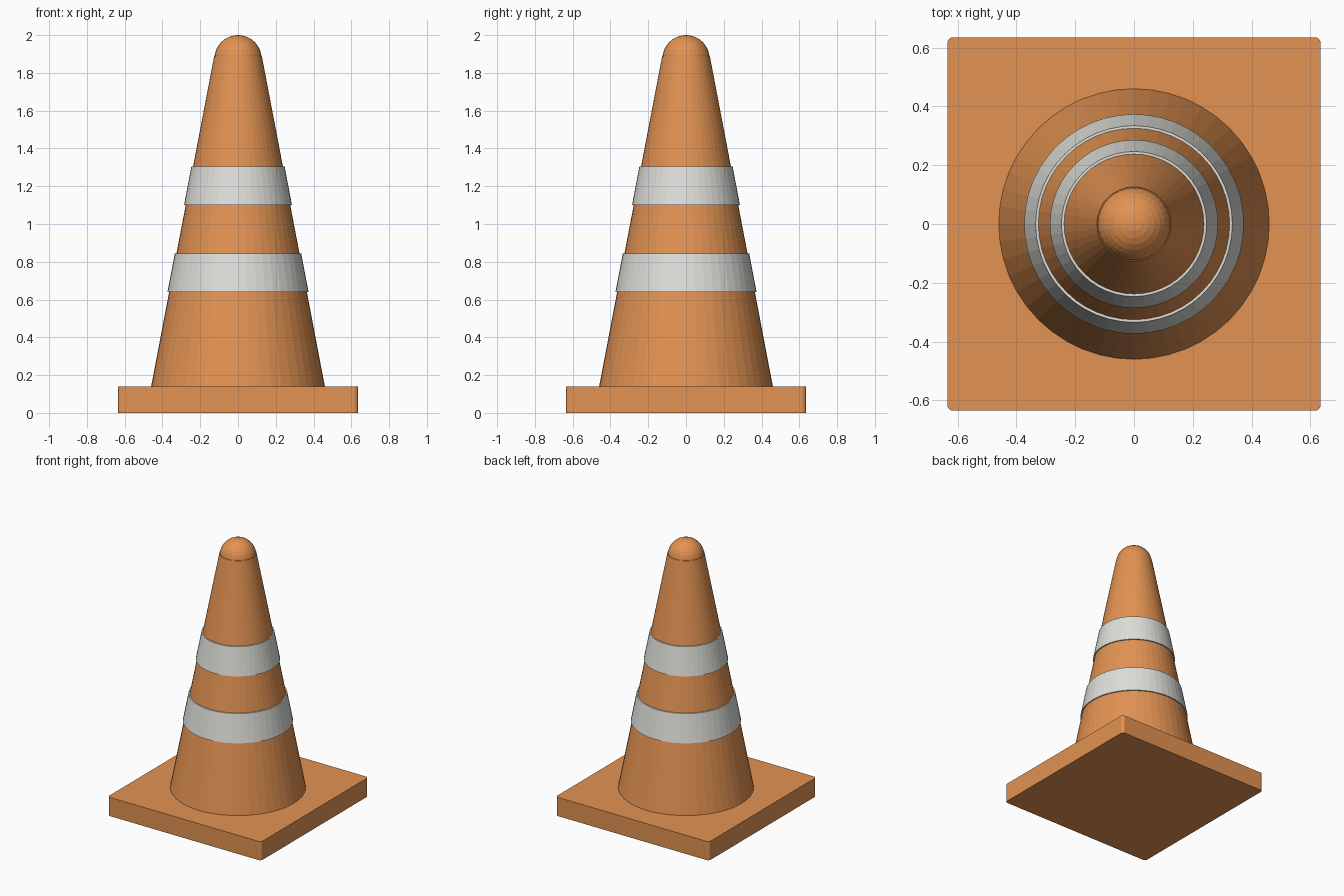
import bpy
import bmesh
import math

cube = bpy.data.objects.get("Cube")
if cube:
    bpy.data.objects.remove(cube, do_unlink=True)

SIDES = 48
BASE_TOP = 0.14
CONE_TOP = 1.89
BOTTOM_R, TOP_R = 0.46, 0.126


def make_material(name, color):
    mat = bpy.data.materials.new(name)
    mat.use_nodes = True
    mat.diffuse_color = color
    mat.node_tree.nodes["Principled BSDF"].inputs["Base Color"].default_value = color
    return mat


def add_object(name, bm, mat):
    bmesh.ops.recalc_face_normals(bm, faces=bm.faces[:])
    mesh = bpy.data.meshes.new(name)
    bm.to_mesh(mesh)
    bm.free()
    mesh.materials.append(mat)
    obj = bpy.data.objects.new(name, mesh)
    bpy.context.collection.objects.link(obj)
    return obj


def lathe(name, profile, mat, closed=False):
    """Spin (radius, height) points around the vertical axis."""
    bm = bmesh.new()
    verts = [bm.verts.new((r, 0, z)) for r, z in profile]
    edges = [bm.edges.new(pair) for pair in zip(verts, verts[1:])]
    if closed:
        edges.append(bm.edges.new((verts[-1], verts[0])))
    bmesh.ops.spin(bm, geom=verts + edges, axis=(0, 0, 1), cent=(0, 0, 0),
                   angle=math.tau, steps=SIDES)
    bmesh.ops.remove_doubles(bm, verts=bm.verts[:], dist=0.0001)
    return add_object(name, bm, mat)


def cone_radius(z):
    t = (z - BASE_TOP) / (CONE_TOP - BASE_TOP)
    return BOTTOM_R + (TOP_R - BOTTOM_R) * t


orange = make_material("orange plastic", (0.76, 0.29, 0.085, 1))
white = make_material("reflective white", (0.73, 0.73, 0.70, 1))

# Square base with rounded upright corners
bm = bmesh.new()
bmesh.ops.create_cube(bm, size=1)
for v in bm.verts:
    v.co = (v.co.x * 1.27, v.co.y * 1.27, (v.co.z + 0.5) * BASE_TOP)
upright = [e for e in bm.edges if abs(e.verts[0].co.z - e.verts[1].co.z) > 0.1]
bmesh.ops.bevel(bm, geom=upright, offset=0.02, segments=4, profile=0.5,
                affect='EDGES')
add_object("base_plate", bm, orange)

# Tapered body
lathe("cone_body", [(0, BASE_TOP), (BOTTOM_R, BASE_TOP),
                    (TOP_R, CONE_TOP), (0, CONE_TOP)], orange)

# Rounded tip
bm = bmesh.new()
bmesh.ops.create_uvsphere(bm, u_segments=32, v_segments=16, radius=0.125)
bmesh.ops.translate(bm, verts=bm.verts[:], vec=(0, 0, 1.875))
add_object("rounded_tip", bm, orange)

# Reflective bands standing slightly proud of the body
for name, low, high in (("lower_band", 0.64, 0.845), ("upper_band", 1.10, 1.305)):
    r1, r2 = cone_radius(low), cone_radius(high)
    lathe(name, [(r1 - 0.01, low), (r1 + 0.009, low),
                 (r2 + 0.009, high), (r2 - 0.01, high)], white, closed=True)
